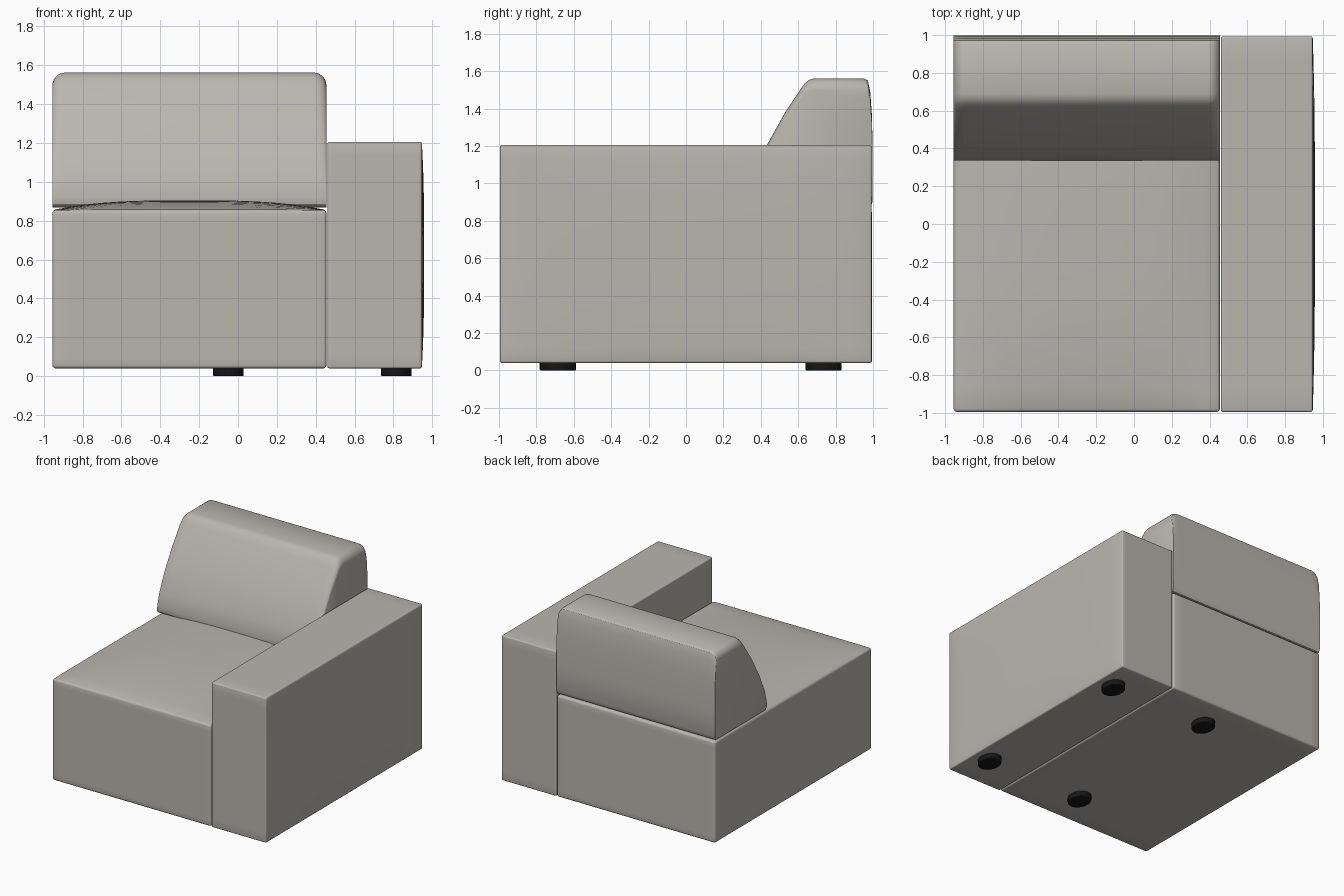
import bpy, bmesh, math

cube = bpy.data.objects.get("Cube")
if cube:
    bpy.data.objects.remove(cube, do_unlink=True)


def material(name, rgb):
    m = bpy.data.materials.new(name)
    m.use_nodes = True
    m.diffuse_color = (*rgb, 1)
    bsdf = m.node_tree.nodes["Principled BSDF"]
    bsdf.inputs["Base Color"].default_value = (*rgb, 1)
    bsdf.inputs["Roughness"].default_value = 0.8
    return m


fabric = material("warm grey fabric", (0.49, 0.465, 0.43))
black = material("black plastic", (0.008, 0.008, 0.008))


def finish(bm, name, mat, bevel):
    bmesh.ops.recalc_face_normals(bm, faces=bm.faces)
    mesh = bpy.data.meshes.new(name)
    bm.to_mesh(mesh)
    bm.free()
    ob = bpy.data.objects.new(name, mesh)
    bpy.context.collection.objects.link(ob)
    mesh.materials.append(mat)
    mod = ob.modifiers.new("soft edges", "BEVEL")
    mod.width = bevel
    mod.segments = 3
    mod.limit_method = "ANGLE"
    mod.angle_limit = math.radians(45)
    bpy.ops.object.select_all(action="DESELECT")
    ob.select_set(True)
    bpy.context.view_layer.objects.active = ob
    bpy.ops.object.modifier_apply(modifier=mod.name)
    bpy.ops.object.shade_smooth_by_angle(angle=math.radians(40))
    return ob


def padded_box(name, lo, hi, axis, puff, bevel):
    """Upholstered block whose positive face on one axis bulges outward."""
    bm = bmesh.new()
    bmesh.ops.create_cube(bm, size=2)
    bmesh.ops.subdivide_edges(bm, edges=bm.edges[:], cuts=15, use_grid_fill=True)
    for v in bm.verts:
        unit = v.co.copy()
        for i in range(3):
            v.co[i] = (lo[i] + hi[i]) / 2 + unit[i] * (hi[i] - lo[i]) / 2
        if unit[axis] > 0.999:
            a, b = [unit[i] for i in range(3) if i != axis]
            v.co[axis] += puff * (1 - abs(a) ** 3) * (1 - abs(b) ** 3)
    return finish(bm, name, fabric, bevel)


# Seat block with crowned top, and armrest with a slightly bowed outer side
padded_box("seat", (-0.955, -0.995, 0.04), (0.455, 0.995, 0.855), 2, 0.05, 0.016)
padded_box("left_armrest", (0.46, -0.995, 0.04), (0.946, 0.993, 1.205), 0, 0.012, 0.01)

# Back cushion: side profile (y, z) swept across, with rounded top ends
profile = [(0.36, 0.868), (0.338, 0.885), (0.335, 0.92), (0.36, 1.03), (0.43, 1.2),
           (0.53, 1.38), (0.61, 1.5), (0.635, 1.535), (0.66, 1.555), (0.69, 1.562),
           (0.95, 1.562), (0.972, 1.55), (0.985, 1.49), (0.995, 1.35),
           (0.998, 1.1), (0.996, 0.9), (0.985, 0.868)]
BASE, TOP, RADIUS, LEFT, RIGHT = 0.868, 1.562, 0.065, 0.455, -0.955
steps = 7
arc = [(RADIUS * (1 - math.cos(t)), RADIUS * (1 - math.sin(t)))
       for t in (math.pi / 2 * i / steps for i in range(steps + 1))]
stations = [(RIGHT + dx, dz) for dx, dz in arc] + [(LEFT - dx, dz) for dx, dz in reversed(arc)]
bm = bmesh.new()
rings = []
for x, drop in stations:
    squash = (TOP - drop - BASE) / (TOP - BASE)
    rings.append([bm.verts.new((x, y, BASE + (z - BASE) * squash)) for y, z in profile])
for a, b in zip(rings, rings[1:]):
    for i in range(len(profile)):
        j = (i + 1) % len(profile)
        bm.faces.new((a[i], a[j], b[j], b[i]))
bm.faces.new(rings[0])
bm.faces.new(rings[-1])
finish(bm, "back_cushion", fabric, 0.01)

# Four low oval feet
for side, x in (("right", -0.05), ("left", 0.815)):
    for end, y in (("front", -0.685), ("back", 0.735)):
        bm = bmesh.new()
        bmesh.ops.create_cone(bm, cap_ends=True, segments=32, radius1=1, radius2=1, depth=1)
        for v in bm.verts:
            v.co = (x + v.co.x * 0.079, y + v.co.y * 0.097, 0.0225 + v.co.z * 0.045)
        finish(bm, f"{end}_{side}_foot", black, 0.006)
